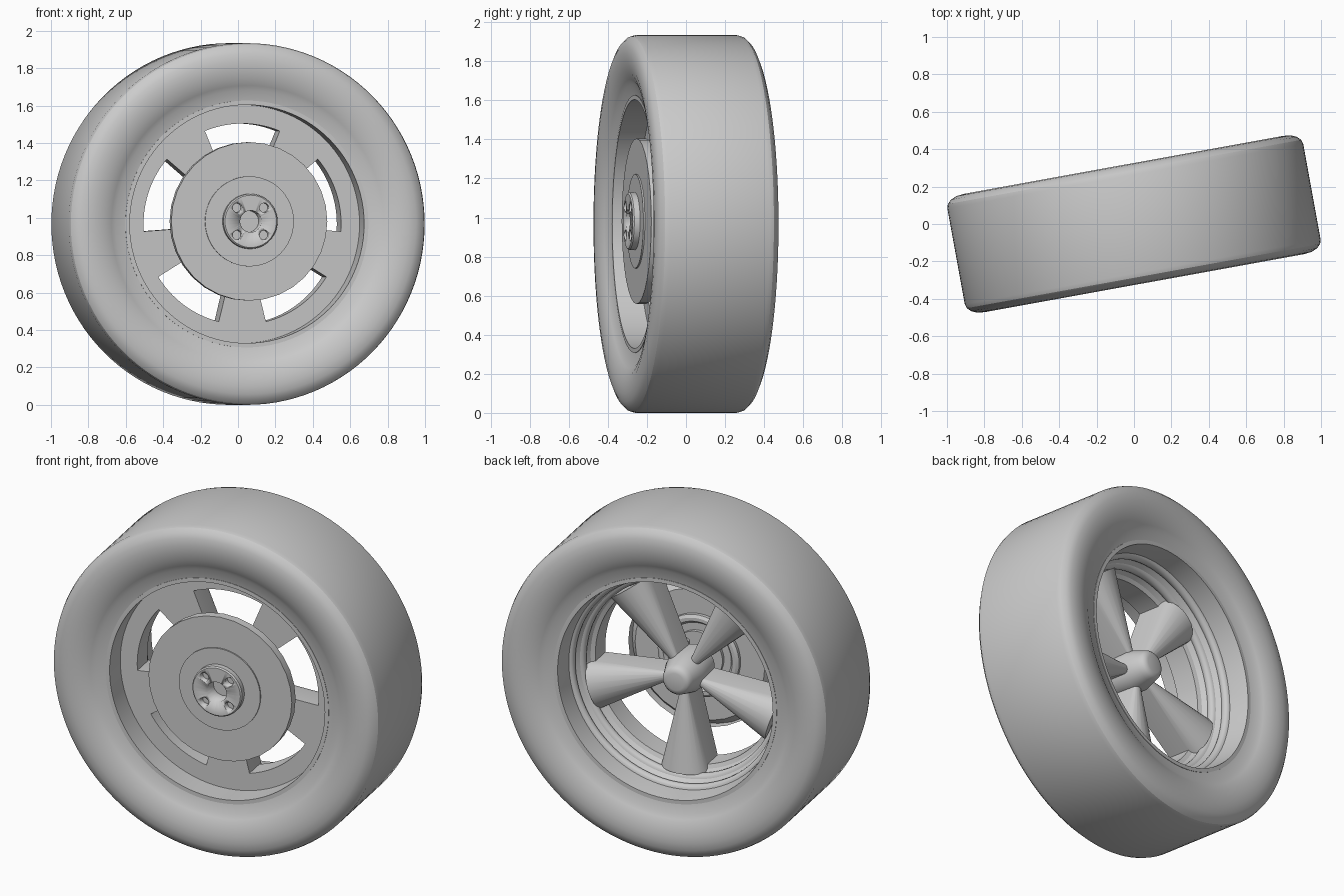
import bpy, bmesh, math
from mathutils import Matrix, Vector

if "Cube" in bpy.data.objects:
    bpy.data.objects.remove(bpy.data.objects["Cube"])

grey = bpy.data.materials.new("plain_grey")
grey.use_nodes = True
COLOUR = (0.6, 0.6, 0.6, 1)
grey.diffuse_color = COLOUR
grey.node_tree.nodes["Principled BSDF"].inputs["Base Color"].default_value = COLOUR

# The axle runs along local y; the whole wheel is then steered about z
PLACE = Matrix.Translation((0, 0, 0.967)) @ Matrix.Rotation(math.radians(10.3), 4, 'Z')
BRAKE = PLACE @ Matrix.Translation((0.014, 0, 0.014))


def finish(bm, name, place=PLACE, angle=30):
    bmesh.ops.remove_doubles(bm, verts=bm.verts, dist=1e-5)
    bmesh.ops.recalc_face_normals(bm, faces=bm.faces)
    mesh = bpy.data.meshes.new(name)
    bm.to_mesh(mesh)
    bm.free()
    mesh.transform(place)
    mesh.materials.append(grey)
    obj = bpy.data.objects.new(name, mesh)
    bpy.context.collection.objects.link(obj)
    bpy.ops.object.select_all(action='DESELECT')
    obj.select_set(True)
    bpy.context.view_layer.objects.active = obj
    bpy.ops.object.shade_smooth_by_angle(angle=math.radians(angle))
    return obj


def revolve(name, profile, segments, place=PLACE, closed=True, angle=30):
    """Turn a (radius, depth) profile about the axle."""
    bm = bmesh.new()
    verts = [bm.verts.new((r, a, 0)) for r, a in profile]
    pairs = list(zip(verts, verts[1:]))
    if closed:
        pairs.append((verts[-1], verts[0]))
    edges = [bm.edges.new(p) for p in pairs]
    bmesh.ops.spin(bm, geom=verts + edges, cent=(0, 0, 0), axis=(0, 1, 0),
                   angle=math.tau, steps=segments)
    return finish(bm, name, place, angle)


def loft(bm, rings):
    """Skin matching rings of points and cap both ends."""
    rows = [[bm.verts.new(p) for p in ring] for ring in rings]
    n = len(rows[0])
    for low, high in zip(rows, rows[1:]):
        for i in range(n):
            j = (i + 1) % n
            bm.faces.new((low[i], low[j], high[j], high[i]))
    bm.faces.new(rows[0])
    bm.faces.new(rows[-1])


# Tyre: half section mirrored to the other side
wall = [(0.64, -0.262), (0.715, -0.275), (0.74, -0.29), (0.78, -0.308), (0.83, -0.319),
        (0.87, -0.321), (0.91, -0.316), (0.94, -0.303), (0.96, -0.283), (0.967, -0.26)]
revolve("tyre", wall + [(r, -a) for r, a in reversed(wall)], 112, angle=25)

# Rim barrel with two rounded ridges on the back
ridges = []
for radius, depth in ((0.612, 0.13), (0.578, 0.06)):
    for k in range(7):
        t = math.pi * k / 6
        ridges.append((radius - 0.018 * math.sin(t) + 0.012 * (1 - k / 6),
                       depth + 0.022 * math.cos(t)))
revolve("rim_barrel", [(0.66, -0.268), (0.637, -0.268), (0.637, -0.13), (0.537, -0.13),
                       (0.537, 0.0), (0.56, 0.01)] + ridges[::-1]
        + [(0.625, 0.17), (0.637, 0.268), (0.66, 0.268)], 96)

# Five flat-sided spokes, rounded on the back, widening outward
for index in range(5):
    turn = Matrix.Rotation(math.radians(90 + 72 * index), 4, 'Y')
    rings = []
    for r, shoulder in ((0.06, 0.02), (0.56, 0.0)):
        w = 0.245 * r
        ring = [(r, -0.13, -w), (r, shoulder, -w)]
        for k in range(1, 10):
            t = math.pi * k / 10
            ring.append((r, shoulder + 0.75 * w * math.sin(t), -w * math.cos(t)))
        ring += [(r, shoulder, w), (r, -0.13, w)]
        rings.append([turn @ Vector(p) for p in ring])
    bm = bmesh.new()
    loft(bm, rings)
    finish(bm, f"spoke_{index + 1}", angle=25)

# Domed centre cap on the back
revolve("centre_cap", [(0, -0.13), (0.11, -0.13), (0.115, 0.02), (0.088, 0.1),
                       (0.082, 0.12), (0.07, 0.134), (0.05, 0.14), (0, 0.14)],
        40, closed=False, angle=40)

# Brake disc with its raised hat
revolve("brake_disc", [(0, -0.26), (0.424, -0.26), (0.424, -0.21), (0, -0.21)],
        32, BRAKE, closed=False)
revolve("disc_hat", [(0, -0.268), (0.241, -0.268), (0.241, -0.19), (0.225, -0.18),
                     (0.205, -0.18), (0.19, -0.2), (0, -0.2)], 48, BRAKE, closed=False)
hub = revolve("hub", [(0, -0.305), (0.14, -0.305), (0.147, -0.298), (0.147, -0.18),
                      (0, -0.18)], 48, BRAKE, closed=False)


def cylinder(bm, x, z, radius, front, back, sides):
    rot = Matrix.Rotation(math.pi / 2, 4, 'X')
    bmesh.ops.create_cone(bm, cap_ends=True, segments=sides, radius1=radius, radius2=radius,
                          depth=back - front,
                          matrix=Matrix.Translation((x, (front + back) / 2, z)) @ rot)


# Axle bore and four stud holes
studs = [(x, z) for x in (-0.073, 0.073) for z in (-0.073, 0.073)]
bm = bmesh.new()
cylinder(bm, 0, 0, 0.058, -0.4, -0.22, 32)
for x, z in studs:
    cylinder(bm, x, z, 0.025, -0.4, -0.27, 16)
cutter = finish(bm, "hole_cutter", BRAKE)
cutter.hide_render = True
cut = hub.modifiers.new("holes", 'BOOLEAN')
cut.operation = 'DIFFERENCE'
cut.solver = 'EXACT'
cut.object = cutter
bpy.context.view_layer.objects.active = hub
bpy.ops.object.modifier_apply(modifier=cut.name)
bpy.data.objects.remove(cutter)

# The disc and hat are opened at the bore so the hub holes stay visible
for name in ("brake_disc", "disc_hat"):
    mesh = bpy.data.objects[name].data
    bm = bmesh.new()
    bm.from_mesh(mesh)
    centre = BRAKE.translation
    axis = (BRAKE.to_3x3() @ Vector((0, 1, 0))).normalized()
    inner = [v for v in bm.verts if (v.co - centre).cross(axis).length < 0.01]
    for v in inner:
        bmesh.ops.delete(bm, geom=[v], context='VERTS')
    bm.to_mesh(mesh)
    bm.free()

# Disc faces rebuilt as rings around the hub
for name, outer, front, back in (("brake_disc_faces", 0.424, -0.26, -0.21),
                                 ("disc_hat_faces", 0.241, -0.268, -0.2)):
    revolve(name, [(0.14, front), (outer, front), (outer - 0.04, back), (0.14, back)],
            32 if outer > 0.3 else 48, BRAKE)

# Hex nuts and stud ends on the back of the hub
bm = bmesh.new()
for x, z in studs:
    cylinder(bm, x, z, 0.03, -0.19, -0.155, 6)
    cylinder(bm, x, z, 0.016, -0.19, -0.14, 12)
finish(bm, "lug_nuts", BRAKE)
